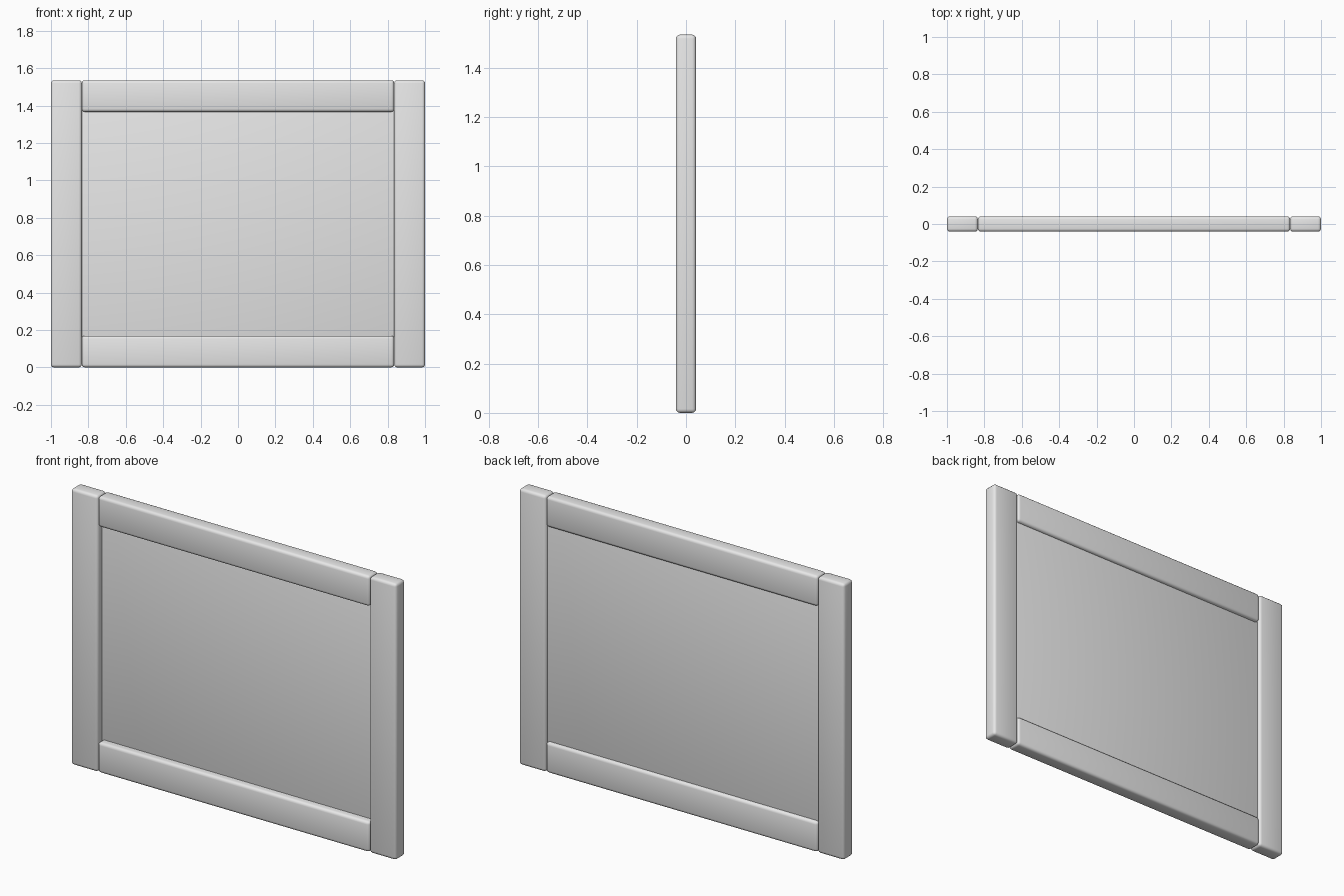
import bpy

if "Cube" in bpy.data.objects:
    bpy.data.objects.remove(bpy.data.objects["Cube"])

HEIGHT = 1.535    # overall height
DEPTH = 0.082     # frame thickness
BOARD = 0.165     # width of stiles and rails

grey = bpy.data.materials.new("plain_grey")
grey.diffuse_color = (0.8, 0.8, 0.8, 1)
grey.use_nodes = True
grey.node_tree.nodes["Principled BSDF"].inputs["Base Color"].default_value = grey.diffuse_color


def board(name, size, centre, bevel):
    """Box with softly rounded edges."""
    bpy.ops.mesh.primitive_cube_add(size=1, location=centre)
    ob = bpy.context.object
    ob.name = name
    ob.scale = size
    bpy.ops.object.transform_apply(location=False, rotation=False, scale=True)
    mod = ob.modifiers.new("rounded_edges", 'BEVEL')
    mod.width = bevel
    mod.segments = 3
    ob.data.materials.append(grey)
    bpy.ops.object.shade_smooth()
    return ob


# upright stiles, full height
for side, sx in (("left", -1), ("right", 1)):
    board(side + "_stile", (BOARD, DEPTH, HEIGHT),
          (sx * (1 - BOARD / 2), 0, HEIGHT / 2), 0.016)

# rails between the stiles
for name, z in (("bottom_rail", BOARD / 2 + 0.002), ("top_rail", HEIGHT - BOARD / 2 - 0.002)):
    board(name, (2 - 2 * BOARD, DEPTH, BOARD + 0.004), (0, 0, z), 0.016)

# thin infill panel, set deeper on the front than on the back
board("panel", (2 - 2 * BOARD + 0.01, 0.022, HEIGHT - 2 * BOARD + 0.01),
      (0, 0.011, HEIGHT / 2), 0.004)
